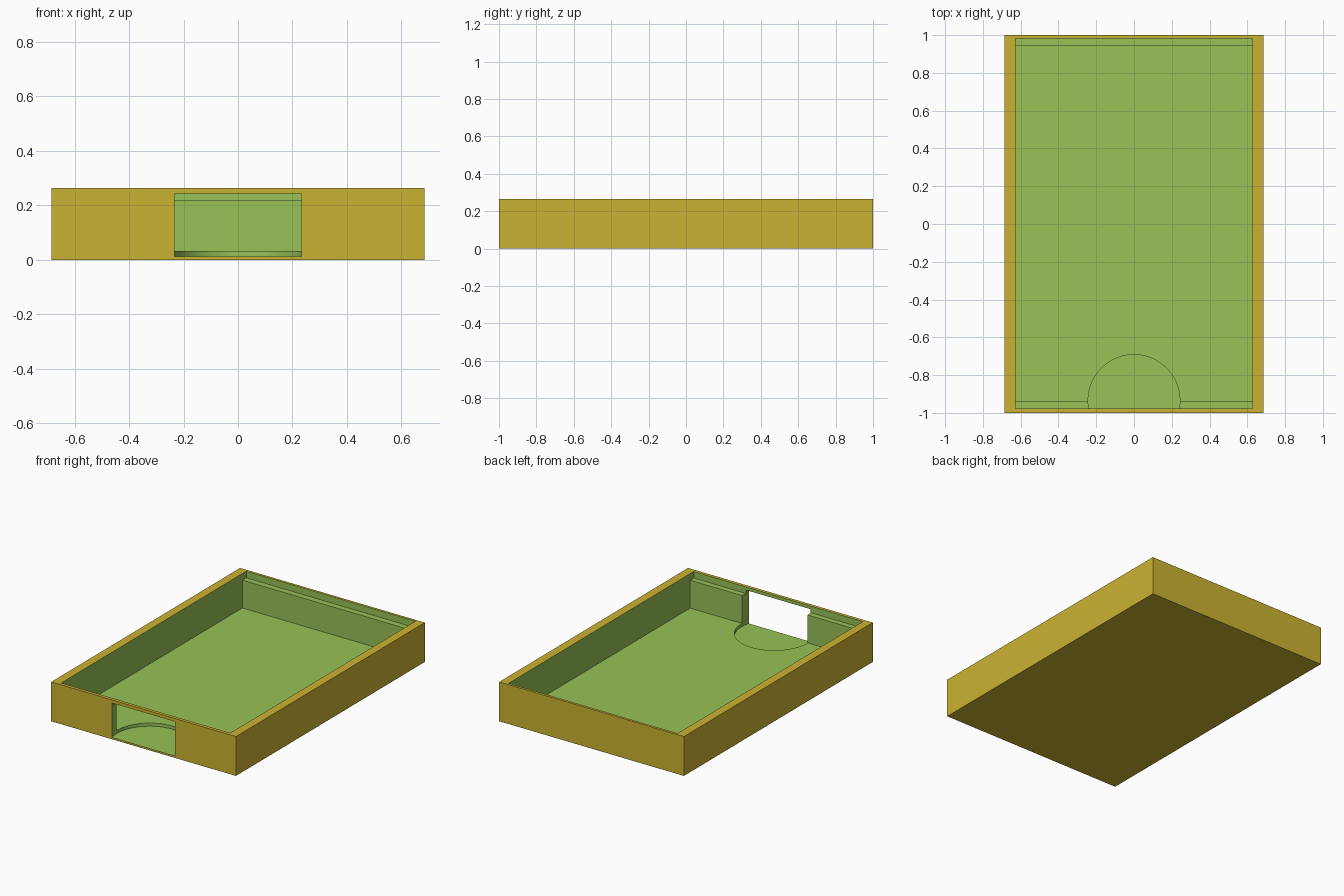
import bpy, bmesh

if "Cube" in bpy.data.objects:
    bpy.data.objects.remove(bpy.data.objects["Cube"])

X, H = 0.685, 0.264                      # half width and height of the tray
FLOOR, LEDGE = 0.033, 0.22


def material(name, rgb):
    m = bpy.data.materials.new(name)
    m.diffuse_color = (*rgb, 1)
    m.use_nodes = True
    m.node_tree.nodes["Principled BSDF"].inputs["Base Color"].default_value = m.diffuse_color
    return m


def box(name, x0, x1, y0, y1, z0, z1):
    bpy.ops.mesh.primitive_cube_add(size=1, location=((x0 + x1) / 2, (y0 + y1) / 2, (z0 + z1) / 2))
    ob = bpy.context.object
    ob.name = name
    ob.scale = (x1 - x0, y1 - y0, z1 - z0)
    bpy.ops.object.transform_apply(location=True, rotation=False, scale=True)
    return ob


gold = material("gold", (0.60, 0.45, 0.032))
green = material("green", (0.31, 0.54, 0.095))

# Solid block
tray = box("tray", -X, X, -1, 1, 0, H)

# Cutters: main cavity, lid recess above the ledges, round thumb notch
cavity = box("cavity_cutter", -0.627, 0.627, -0.94, 0.942, FLOOR, H + 0.1)
recess = box("lid_recess_cutter", -0.627, 0.627, -0.978, 0.983, LEDGE, H + 0.2)
bpy.ops.mesh.primitive_cylinder_add(vertices=96, radius=0.243, depth=0.231,
                                    location=(0, -0.935, 0.012 + 0.231 / 2))
notch = bpy.context.object
notch.name = "thumb_notch_cutter"

bpy.context.view_layer.objects.active = tray
for cutter in (cavity, recess, notch):
    mod = tray.modifiers.new(cutter.name, 'BOOLEAN')
    mod.operation, mod.solver, mod.object = 'DIFFERENCE', 'EXACT', cutter
    bpy.ops.object.modifier_apply(modifier=mod.name)
    bpy.data.objects.remove(cutter, do_unlink=True)

# Outer skin and rim are gold, every cut surface is green
tray.data.materials.clear()
tray.data.materials.append(gold)
tray.data.materials.append(green)
bm = bmesh.new()
bm.from_mesh(tray.data)
e = 1e-4
for f in bm.faces:
    outer = any(all(test(v.co) for v in f.verts) for test in (
        lambda c: abs(c.x) > X - e, lambda c: abs(c.y) > 1 - e,
        lambda c: c.z < e, lambda c: c.z > H - e))
    f.material_index = 0 if outer else 1
bm.to_mesh(tray.data)
bm.free()

bpy.ops.object.select_all(action='DESELECT')
tray.select_set(True)
bpy.context.view_layer.objects.active = tray
bpy.ops.object.shade_smooth_by_angle()
